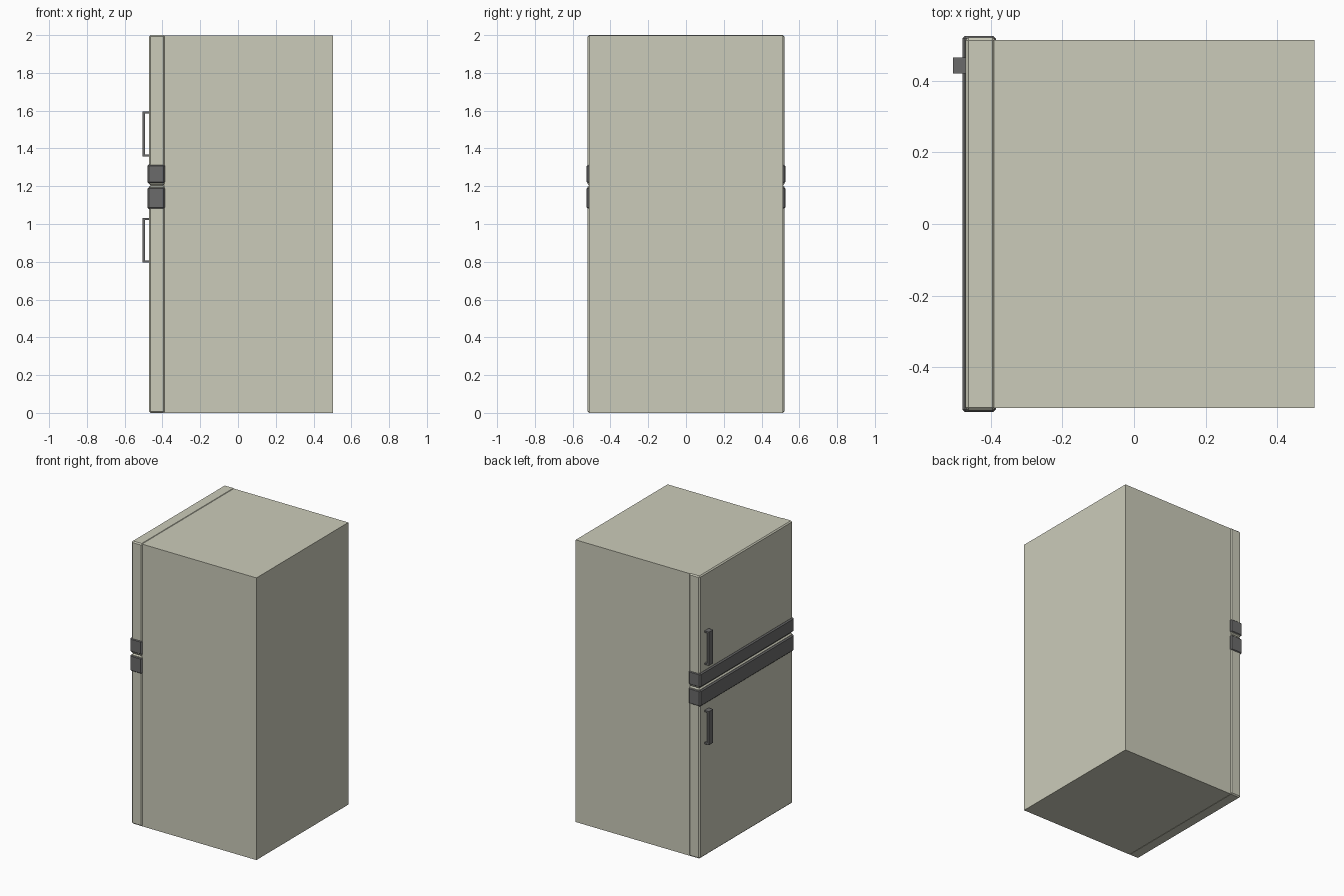
import bpy

if "Cube" in bpy.data.objects:
    bpy.data.objects.remove(bpy.data.objects["Cube"])


def material(name, rgb):
    m = bpy.data.materials.new(name)
    m.diffuse_color = (*rgb, 1)
    m.use_nodes = True
    m.node_tree.nodes["Principled BSDF"].inputs["Base Color"].default_value = m.diffuse_color
    return m


cream = material("cream enamel", (0.60, 0.60, 0.49))
grey = material("dark grey trim", (0.147, 0.147, 0.147))


def box(name, lo, hi, mat, bevel=0.0):
    """Axis-aligned box from corner lo to corner hi, with optional chamfer."""
    mid = [(a + b) / 2 for a, b in zip(lo, hi)]
    bpy.ops.mesh.primitive_cube_add(size=1, location=mid)
    ob = bpy.context.object
    ob.name = name
    ob.scale = [b - a for a, b in zip(lo, hi)]
    bpy.ops.object.transform_apply(location=False, rotation=False, scale=True)
    ob.data.materials.append(mat)
    if bevel:
        mod = ob.modifiers.new("chamfer", 'BEVEL')
        mod.width = bevel
        mod.segments = 1
    return ob


def extrude_profile(name, pts, y0, y1, mat):
    """Extrude an x-z outline along y."""
    n = len(pts)
    verts = [(x, y, z) for y in (y0, y1) for x, z in pts]
    faces = [tuple(range(n)), tuple(reversed(range(n, 2 * n)))]
    faces += [(i, i + n, (i + 1) % n + n, (i + 1) % n) for i in range(n)]
    me = bpy.data.meshes.new(name)
    me.from_pydata(verts, [], faces)
    me.materials.append(mat)
    ob = bpy.data.objects.new(name, me)
    bpy.context.collection.objects.link(ob)
    return ob


# Cabinet
box("cabinet", (-0.392, -0.514, 0.0), (0.504, 0.514, 1.997), cream)

# Freezer door above, fridge door below, meeting in a small groove
for name, z0, z1 in (("fridge_door", 0.0, 1.205), ("freezer_door", 1.205, 2.0)):
    box(name, (-0.471, -0.521, z0), (-0.387, 0.521, z1), cream, 0.008)

# Dark trim bands wrapped around the door edges
for name, z0, z1 in (("lower_band", 1.08, 1.195), ("upper_band", 1.215, 1.315)):
    box(name, (-0.480, -0.526, z0), (-0.386, 0.526, z1), grey, 0.008)

# Bracket handles: grip bar with a return at each end
for name, z0, z1 in (("fridge_handle", 0.795, 1.033), ("freezer_handle", 1.357, 1.595)):
    xo, xi, xd, t = -0.506, -0.492, -0.468, 0.011
    outline = [(xo, z0), (xd, z0), (xd, z0 + t), (xi, z0 + t),
               (xi, z1 - t), (xd, z1 - t), (xd, z1), (xo, z1)]
    extrude_profile(name, outline, 0.42, 0.466, grey)
